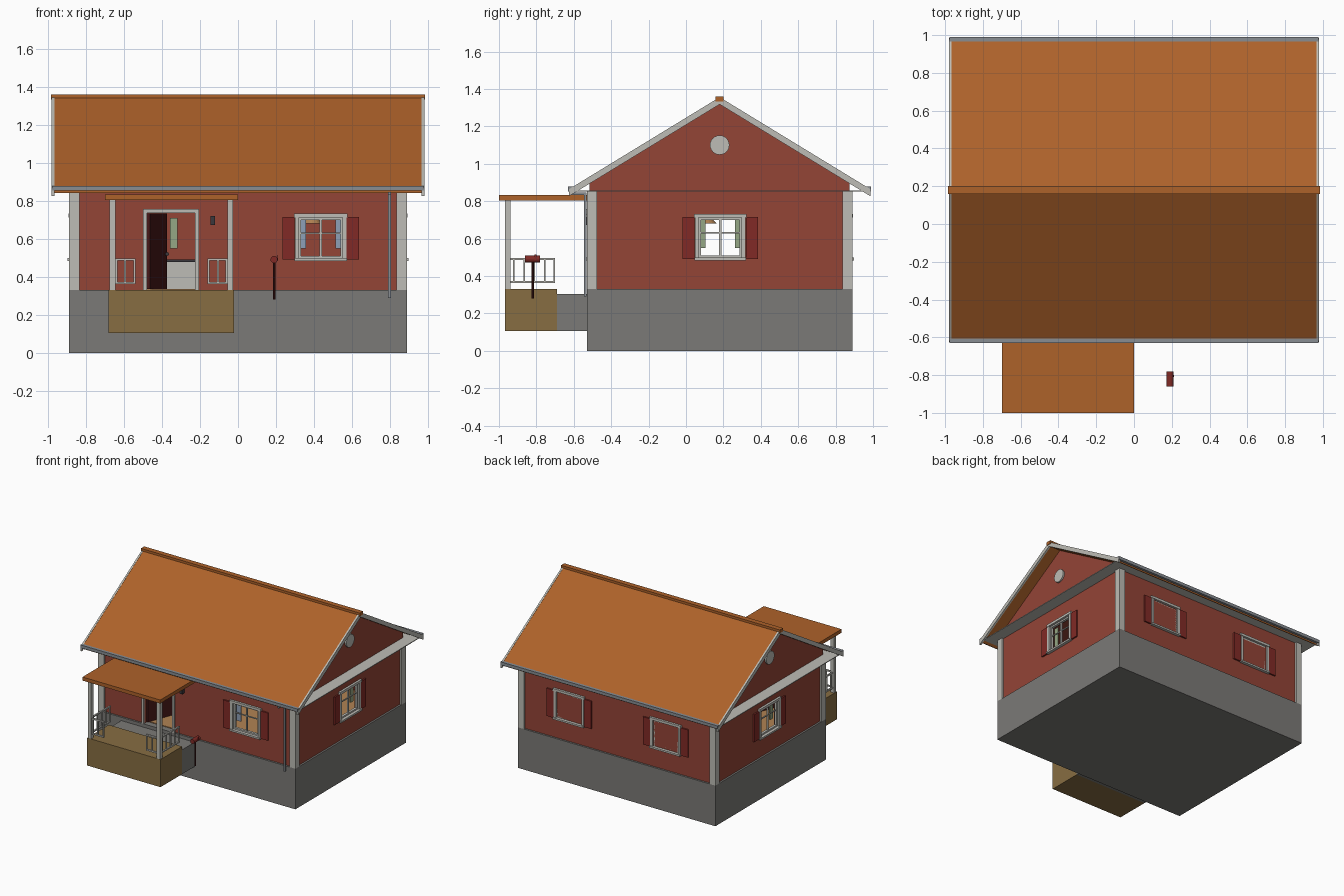
import bpy, bmesh, math
from mathutils import Vector, Matrix

if "Cube" in bpy.data.objects:
    bpy.data.objects.remove(bpy.data.objects["Cube"])

def mat(name, r, g, b):
    m = bpy.data.materials.new(name)
    m.diffuse_color = [(c / 255) ** 2.2 for c in (r, g, b)] + [1]
    m.use_nodes = True
    m.node_tree.nodes["Principled BSDF"].inputs["Base Color"].default_value = m.diffuse_color
    return m

RED = mat("red_siding", 146, 70, 57)
SHUT = mat("shutter_red", 128, 46, 42)
ORANGE = mat("roof_orange", 172, 98, 46)
STONE = mat("foundation_grey", 122, 121, 118)
TRIM = mat("trim_white", 188, 187, 180)
WOOD = mat("porch_wood", 134, 109, 68)
DARK = mat("dark_metal", 60, 58, 62)
DOOR = mat("door_brown", 72, 30, 30)
FLOOR = mat("floor_tan", 176, 130, 84)
BLUE = mat("curtain_blue", 140, 158, 182)
GREEN = mat("curtain_green", 148, 166, 132)
IRON = mat("gutter_grey", 135, 140, 145)

def add(name, bm, m):
    bmesh.ops.recalc_face_normals(bm, faces=bm.faces)
    me = bpy.data.meshes.new(name)
    bm.to_mesh(me)
    bm.free()
    ob = bpy.data.objects.new(name, me)
    if m:
        me.materials.append(m)
    bpy.context.collection.objects.link(ob)
    return ob

def box(name, x0, x1, y0, y1, z0, z1, m, mx=None):
    bm = bmesh.new()
    bmesh.ops.create_cube(bm, size=1)
    for v in bm.verts:
        v.co = Vector((x0 + (v.co.x + .5) * (x1 - x0), y0 + (v.co.y + .5) * (y1 - y0),
                       z0 + (v.co.z + .5) * (z1 - z0)))
    if mx:
        bm.transform(mx)
    return add(name, bm, m)

def prism(name, pts, x0, x1, m):
    """Extrude a y-z profile along x."""
    bm = bmesh.new()
    f = bm.faces.new([bm.verts.new((x0, y, z)) for y, z in pts])
    r = bmesh.ops.extrude_face_region(bm, geom=[f])
    bmesh.ops.translate(bm, vec=(x1 - x0, 0, 0),
                        verts=[v for v in r["geom"] if isinstance(v, bmesh.types.BMVert)])
    return add(name, bm, m)

def cyl(name, loc, r1, r2, depth, axis, m, seg=20):
    bm = bmesh.new()
    rot = {"x": Matrix.Rotation(math.pi / 2, 4, "Y"), "y": Matrix.Rotation(math.pi / 2, 4, "X"),
           "z": Matrix()}[axis]
    bmesh.ops.create_cone(bm, cap_ends=True, segments=seg, radius1=r1, radius2=r2, depth=depth,
                          matrix=Matrix.Translation(loc) @ rot)
    return add(name, bm, m)

# foundation, floor and gabled wall block
RY, S = 0.18, 0.61                       # ridge position, roof slope
box("foundation", -.888, .888, -.53, .89, 0, .33, STONE)
box("floor", -.84, .84, -.48, .84, .328, .336, FLOOR)
e = 1.322 - .695 * S
walls = prism("walls", [(-.515, .33), (.875, .33), (.875, e), (RY, 1.322), (-.515, e)],
              -.873, .873, RED)

# windows: wall frame matrix has local x along wall, local -y outward
WINS = [
    ("front", Matrix.Translation((.435, -.515, 0)), BLUE),
    ("back_right", Matrix.Translation((.435, .875, 0)) @ Matrix.Rotation(math.pi, 4, "Z"), BLUE),
    ("back_left", Matrix.Translation((-.435, .875, 0)) @ Matrix.Rotation(math.pi, 4, "Z"), GREEN),
    ("right", Matrix.Translation((.873, .183, 0)) @ Matrix.Rotation(math.pi / 2, 4, "Z"), GREEN),
    ("left", Matrix.Translation((-.873, .183, 0)) @ Matrix.Rotation(-math.pi / 2, 4, "Z"), GREEN),
]

# hollow room, doorway and window openings
cutters = [box("cut_room", -.835, .835, -.475, .835, .325, .85, None),
           box("cut_door", -.48, -.225, -.6, -.4, .32, .735, None)]
cutters += [box("cut_" + n, -.12, .12, -.1, .1, .495, .715, None, mx) for n, mx, c in WINS]
for c in cutters:
    md = walls.modifiers.new(c.name, "BOOLEAN")
    md.operation, md.object, md.solver = "DIFFERENCE", c, "EXACT"
    c.hide_render = True
dg = bpy.context.evaluated_depsgraph_get()
cut_mesh = bpy.data.meshes.new_from_object(walls.evaluated_get(dg))
walls.modifiers.clear()
walls.data = cut_mesh
for c in cutters:
    bpy.data.objects.remove(c)

for n, mx, curtain in WINS:
    w = n + "_window_"
    for s in (-1, 1):
        a, b = sorted((s * .115, s * .135))
        box(w + "jamb", a, b, -.014, .03, .495, .715, TRIM, mx)
        a, b = sorted((s * .103, s * .116))
        box(w + "stile", a, b, .0, .02, .495, .715, TRIM, mx)
        a, b = sorted((s * .137, s * .202))
        box(w + "shutter", a, b, -.012, .0, .49, .715, SHUT, mx)
        a, b = sorted((s * .078, s * .118))
        box(w + "curtain", a, b, .042, .05, .55, .71, curtain, mx)
    box(w + "header", -.14, .14, -.018, .03, .712, .732, TRIM, mx)
    box(w + "sill", -.138, .138, -.024, .03, .484, .498, TRIM, mx)
    box(w + "top_rail", -.11, .11, 0, .02, .7, .714, TRIM, mx)
    box(w + "bottom_rail", -.11, .11, 0, .02, .497, .51, TRIM, mx)
    box(w + "mullion", -.006, .006, .004, .016, .5, .71, TRIM, mx)
    box(w + "muntin", -.11, .11, .006, .014, .626, .634, TRIM, mx)

# corner boards and round gable vents
for s in (-1, 1):
    x0, x1 = sorted((s * .835, s * .888))
    box("corner_board", x0, x1, -.53, -.477, .33, .853, TRIM)
    box("corner_board", x0, x1, .837, .89, .33, .853, TRIM)
    cyl("gable_vent", (s * .876, RY, 1.1), .052, .052, .02, "x", TRIM, 24)

# roof slopes, rake boards, eave gutters, ridge cap and soffit
for s in (-1, 1):
    def slab(y, lo, hi):
        return [(RY, lo), (RY + s * y, lo - y * S), (RY + s * y, hi - y * S), (RY, hi)]
    prism("roof_slope", slab(.79, 1.322, 1.354), -.97, .97, ORANGE)
    for k in (-1, 1):
        prism("rake_board", slab(.806, 1.318, 1.356), k * .966, k * .98, TRIM)
    ya, yb = sorted((RY + s * .785, RY + s * .81))
    box("eave_gutter", -.978, .978, ya, yb, .853, .878, IRON)
box("ridge_cap", -.985, .985, RY - .021, RY + .021, 1.333, 1.36, ORANGE)
box("soffit", -.972, .972, -.61, .97, .852, .858, TRIM)

# downspout
box("downspout", .79, .804, -.545, -.531, .29, .84, IRON)
box("downspout_elbow", .79, .804, -.62, -.531, .832, .846, IRON)

# front door, casing and wall lamp
for x in (-.5, -.225):
    box("door_casing", x, x + .02, -.53, -.47, .33, .735, TRIM)
box("door_header", -.5, -.205, -.532, -.47, .735, .757, TRIM)
swing = Matrix.Translation((-.48, -.49, 0)) @ Matrix.Rotation(math.radians(69), 4, "Z")
box("front_door", 0, .25, -.018, 0, .335, .733, DOOR, swing)
cyl("door_knob", swing @ Vector((.225, -.028, .52)), .01, .01, .02, "y", DARK, 10)
box("wall_lamp", -.144, -.121, -.545, -.513, .672, .72, DARK)

# porch: front deck, rear landing, posts, flat roof
box("porch_deck", -.68, -.02, -.968, -.69, .105, .33, WOOD)
box("porch_landing", -.68, -.02, -.69, -.525, .105, .303, STONE)
box("porch_roof", -.7, 0, -1, -.53, .803, .832, ORANGE)
for s in (-1, 1):
    mx = Matrix.Translation((-.35, 0, 0)) @ Matrix.Scale(s, 4, (1, 0, 0))
    box("porch_post", .295, .325, -.967, -.937, .33, .805, TRIM, mx)
    for z in (.363, .485):
        box("front_rail", .19, .3, -.957, -.945, z, z + .011, TRIM, mx)
        box("side_rail", .304, .316, -.94, -.7, z, z + .011, TRIM, mx)
    for x in (.19, .24, .285):
        box("front_baluster", x, x + .009, -.956, -.946, .363, .49, TRIM, mx)
    for y in (-.925, -.87, -.815, -.76, -.708):
        box("side_baluster", .306, .315, y, y + .008, .363, .49, TRIM, mx)

# mailbox
cyl("mailbox_post", (.19, -.82, .385), .006, .006, .21, "z", DOOR, 8)
cyl("mailbox", (.19, -.82, .491), .019, .019, .08, "y", SHUT, 16)
box("mailbox_flag", .207, .211, -.81, -.8, .485, .515, SHUT)

# interior: kitchen counter, hanging lamp, table
box("counter", -.7, -.2, .66, .83, .336, .478, TRIM)
box("counter_top", -.71, -.19, .65, .833, .478, .49, DARK)
cyl("lamp_shade", (.39, .11, .698), .055, .02, .036, "z", FLOOR)
cyl("lamp_cord", (.39, .11, .785), .003, .003, .14, "z", DARK, 6)
box("table_top", .24, .54, 0, .24, .455, .468, WOOD)
for x in (.25, .51):
    for y in (.01, .21):
        box("table_leg", x, x + .02, y, y + .02, .336, .455, WOOD)
